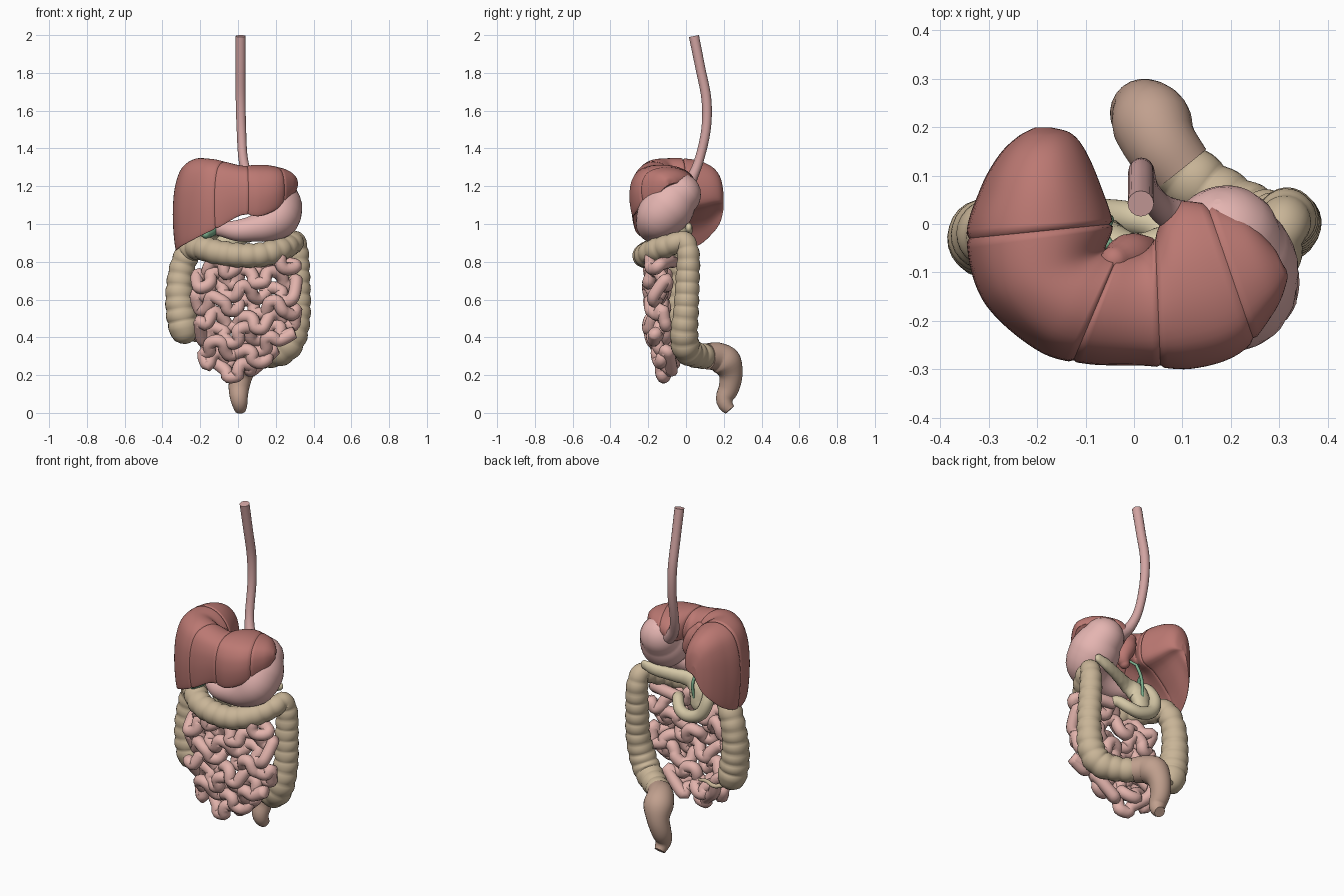
import bpy, math, random
from mathutils import Vector

if "Cube" in bpy.data.objects:
    bpy.data.objects.remove(bpy.data.objects["Cube"])

random.seed(4)


def material(name, rgb):
    m = bpy.data.materials.new(name)
    m.diffuse_color = (*rgb, 1)
    m.use_nodes = True
    m.node_tree.nodes["Principled BSDF"].inputs["Base Color"].default_value = m.diffuse_color
    return m


LIVER = material("liver_red", (.50, .19, .17))
PINK = material("stomach_pink", (.78, .46, .44))
GUT = material("intestine_pink", (.76, .45, .41))
GULLET = material("gullet_pink", (.64, .37, .36))
TAN = material("colon_tan", (.58, .46, .31))
BROWN = material("rectum_brown", (.53, .35, .27))
CREAM = material("pancreas_cream", (.66, .57, .38))
GREEN = material("bile_green", (.20, .42, .26))


def catmull(pts, n, closed=False):
    """Smooth curve through tuples of any length."""
    P, N, out = [tuple(p) for p in pts], len(pts), []
    for i in range(N if closed else N - 1):
        if closed:
            a, b, c, d = (P[(i + k) % N] for k in (-1, 0, 1, 2))
        else:
            a, b, c, d = P[max(i - 1, 0)], P[i], P[i + 1], P[min(i + 2, N - 1)]
        for j in range(n):
            t = j / n
            out.append(tuple(.5 * (2 * q + (r - p) * t + (2 * p - 5 * q + 4 * r - s) * t * t
                                   + (3 * q - p - 3 * r + s) * t ** 3)
                             for p, q, r, s in zip(a, b, c, d)))
    if not closed:
        out.append(P[-1])
    return out


def loft(name, rings, mat):
    """Skin a list of equal rings and close both ends."""
    k = len(rings[0])
    verts = [tuple(v) for r in rings for v in r]
    faces = [(i * k + j, i * k + (j + 1) % k, (i + 1) * k + (j + 1) % k, (i + 1) * k + j)
             for i in range(len(rings) - 1) for j in range(k)]
    faces += [tuple(reversed(range(k))), tuple(range(len(verts) - k, len(verts)))]
    me = bpy.data.meshes.new(name)
    me.from_pydata(verts, [], faces)
    for p in me.polygons:
        p.use_smooth = len(p.vertices) == 4
    me.materials.append(mat)
    ob = bpy.data.objects.new(name, me)
    bpy.context.collection.objects.link(ob)
    return ob


def tube(name, pts, mat, step=.015, sides=16, ends=(True, True), shape=lambda s, a: 1, flat=1):
    """Sweep a circle along (x, y, z, radius) points; ends tell which caps are round."""
    dense, path, acc = catmull(pts, 24), [], 0
    path.append((Vector(dense[0][:3]), dense[0][3]))
    for a, b in zip(dense, dense[1:]):
        acc += (Vector(b[:3]) - Vector(a[:3])).length
        if acc >= step:
            path.append((Vector(b[:3]), b[3]))
            acc = 0
    path.append((Vector(dense[-1][:3]), dense[-1][3]))
    tans = [(path[min(i + 1, len(path) - 1)][0] - path[max(i - 1, 0)][0]).normalized()
            for i in range(len(path))]
    rows = [(p, r, t) for (p, r), t in zip(path, tans)]
    angles = [math.radians(d) for d in (20, 40, 60, 75, 86)]
    if ends[0]:
        p, r, t = rows[0]
        rows = [(p - t * r * math.sin(a), r * math.cos(a), t) for a in reversed(angles)] + rows
    if ends[1]:
        p, r, t = rows[-1]
        rows += [(p + t * r * math.sin(a), r * math.cos(a), t) for a in angles]
    u = rows[0][2].orthogonal().normalized()
    prev, s, rings = rows[0], 0, []
    for p, r, t in rows:
        u = prev[2].rotation_difference(t) @ u
        u = (u - t * u.dot(t)).normalized()
        v = t.cross(u)
        s += (p - prev[0]).length
        ring = []
        for j in range(sides):
            a = 2 * math.pi * j / sides
            off = (u * math.cos(a) + v * math.sin(a)) * r * shape(s, a)
            off.y *= flat
            ring.append(p + off)
        rings.append(ring)
        prev = (p, r, t)
    return loft(name, rings, mat)


# Gullet
tube("esophagus", [(.014, .042, 1.995, .027), (.014, .075, 1.83, .026), (.014, .108, 1.66, .026),
                   (.018, .106, 1.5, .025), (.028, .07, 1.34, .025), (.06, .03, 1.24, .03),
                   (.12, 0, 1.18, .045)], GULLET, step=.03, ends=(False, True))

# Stomach
tube("stomach", [(.19, -.035, 1.155, .115), (.195, -.06, 1.13, .13), (.20, -.10, 1.085, .14),
                 (.20, -.145, 1.035, .125), (.15, -.175, .995, .092), (.08, -.18, .975, .07),
                 (.0, -.17, .965, .057), (-.07, -.14, .97, .042), (-.12, -.09, .97, .028)],
     PINK, sides=32)

# Liver: stations of outer edge, inner edge, top and bottom height along a C-shaped sweep
stations = [(-.205, .199, -.17, .199, 1.16, 1.08), (-.24, .18, -.13, .187, 1.24, 1.01),
            (-.28, .14, -.10, .15, 1.295, .955), (-.318, .07, -.07, .08, 1.33, .895),
            (-.345, -.03, -.045, .0, 1.345, .865), (-.31, -.16, -.06, -.05, 1.345, .89),
            (-.20, -.26, -.05, -.055, 1.34, .945), (-.10, -.288, -.02, -.055, 1.325, .99),
            (.02, -.292, .03, -.05, 1.307, 1.05), (.12, -.298, .07, .03, 1.312, 1.045),
            (.22, -.265, .12, .045, 1.308, 1.085), (.29, -.18, .22, .015, 1.285, 1.14),
            (.315, -.12, .285, -.045, 1.25, 1.19), (.315, -.095, .305, -.08, 1.22, 1.205)]
profile = catmull([(.95, 0), (.99, .2), (1, .45), (.96, .7), (.84, .9), (.6, 1), (.32, .98), (.1, .85),
                   (0, .65), (.05, .47), (.35, .4), (.7, .22), (.9, .03)], 4, True)
sweep = catmull(stations, 12)


def liver_ring(st):
    ox, oy, ix, iy, zt, zb = st
    return [Vector((ix + (ox - ix) * t, iy + (oy - iy) * t, zb + (zt - zb) * h)) for t, h in profile]


def shrink(ring, k):
    c = sum(ring, Vector()) / len(ring)
    return [c + (v - c) * k for v in ring]


for name, a, b in (("liver_right_back_lobe", 0, 48), ("liver_right_front_lobe", 48, 81),
                   ("liver_middle_lobe", 81, 100), ("liver_left_lobe", 100, 124),
                   ("liver_left_tip", 124, len(sweep) - 1)):
    rings = [liver_ring(s) for s in sweep[a:b + 1]]
    rings[0], rings[-1] = shrink(rings[0], .96), shrink(rings[-1], .96)
    loft(name, rings, LIVER)
tube("liver_caudate_lobe", [(-.04, -.075, 1.25, .03), (-.01, -.07, 1.19, .05),
                            (.02, -.07, 1.12, .045), (.01, -.07, 1.08, .03)], LIVER)

# Gallbladder and bile ducts
tube("gallbladder", [(-.17, -.18, .945, .022), (-.14, -.13, .965, .03), (-.10, -.07, 1.0, .018),
                     (-.075, -.03, 1.02, .008)], GREEN)
tube("bile_duct", [(-.05, -.04, 1.08, .008), (-.06, -.02, 1.02, .009), (-.05, .01, .94, .009),
                   (-.06, .0, .84, .008)], GREEN, sides=8)
for side, x in (("right", -.13), ("left", .0)):
    tube("hepatic_duct_" + side, [(-.05, -.04, 1.08, .008), ((x - .05) / 2, -.06, 1.10, .007),
                                  (x, -.09, 1.13, .005)], GREEN, sides=8)

# Duodenum and pancreas
tube("duodenum", [(-.10, -.11, .97, .032), (-.13, -.05, .955, .036), (-.145, .0, .87, .036),
                  (-.11, .015, .785, .036), (-.03, .015, .75, .035), (.04, .0, .765, .033),
                  (.08, -.04, .805, .031), (.10, -.07, .80, .03)], CREAM)
tube("pancreas", [(-.07, -.02, .83, .05), (-.06, -.04, .90, .064), (.01, -.05, .935, .046),
                  (.10, -.02, .95, .038), (.20, .01, .965, .034), (.26, .015, .98, .026)], CREAM,
     shape=lambda s, a: 1 + .05 * math.sin(s * 130) * math.sin(3 * a), flat=.7)


# Large intestine with pouches between three lengthwise bands
def pouches(s, a):
    band = .55 + .45 * abs(math.sin(1.5 * a))
    depth = .13 if s < 2.1 else .13 * max(.15, 1 - (s - 2.1) / .35)
    return 1.03 - depth * band * (1 - abs(math.sin(math.pi * s / .062)) ** .7) - .06 * (1 - band)


tube("large_intestine", [(-.285, -.03, .445, .08), (-.30, -.03, .52, .081), (-.31, -.025, .64, .074),
                         (-.295, -.02, .77, .068), (-.255, -.04, .86, .066), (-.20, -.12, .875, .066),
                         (-.11, -.19, .85, .066), (.0, -.215, .835, .065), (.11, -.21, .835, .065),
                         (.21, -.165, .86, .063), (.28, -.08, .89, .058), (.305, -.01, .91, .052),
                         (.315, .012, .84, .06), (.318, .008, .70, .064), (.318, .0, .54, .067),
                         (.295, -.01, .415, .074), (.245, .005, .335, .075), (.16, .06, .305, .068),
                         (.09, .115, .30, .066), (.075, .128, .298, .064)],
     TAN, step=.006, sides=24, shape=pouches, ends=(True, False))
tube("rectum", [(.095, .112, .299, .069), (.055, .165, .297, .076), (.035, .212, .268, .082),
                (.018, .237, .205, .063), (.005, .228, .135, .055), (.005, .205, .08, .047),
                (.01, .21, .043, .04), (.012, .232, .016, .03)], BROWN, sides=24, ends=(False, False))
tube("appendix", [(-.27, .0, .40, .014), (-.21, .03, .385, .012), (-.15, .02, .395, .011),
                  (-.10, .01, .385, .009)], TAN, sides=10)

# Small intestine: rows of omega-shaped loops, right to left and back again
R, v = .0335, .15 / (2 * math.pi)
loops = [(.10, -.07, .80, R), (.2, -.09, .80, R)]
spans = [(-.20, .32), (-.20, .30), (-.21, .31), (-.20, .31), (-.20, .30),
         (-.19, .29), (-.19, .22), (-.16, .19), (-.07, .09)]
for i, (x0, x1) in enumerate(spans):
    z0, row = .78 - .071 * i, []
    n = int((x1 - x0) / v / (math.pi / 3))
    for j in range(n + 1):
        ph = x0 / v + j * math.pi / 3
        x = v * ph - .012 * math.sin(2 * ph)
        z = z0 + .034 * math.sin(ph) + .014 * math.sin(9 * x + i)
        mid = -.163 + .075 * max(0, min(1, (.45 - z) / .25))
        y = mid + .038 * math.sin(ph * .5 + i * 2.2) + .4 * (x - .05) ** 2
        row.append((x + random.uniform(-.009, .009), y, z + random.uniform(-.01, .01), R))
    loops += row[::-1] if i % 2 == 0 else row
loops += [(-.15, -.05, .30, R), (-.18, -.03, .39, R), (-.25, -.03, .43, R)]
tube("small_intestine", loops, GUT, step=.01, sides=12)
